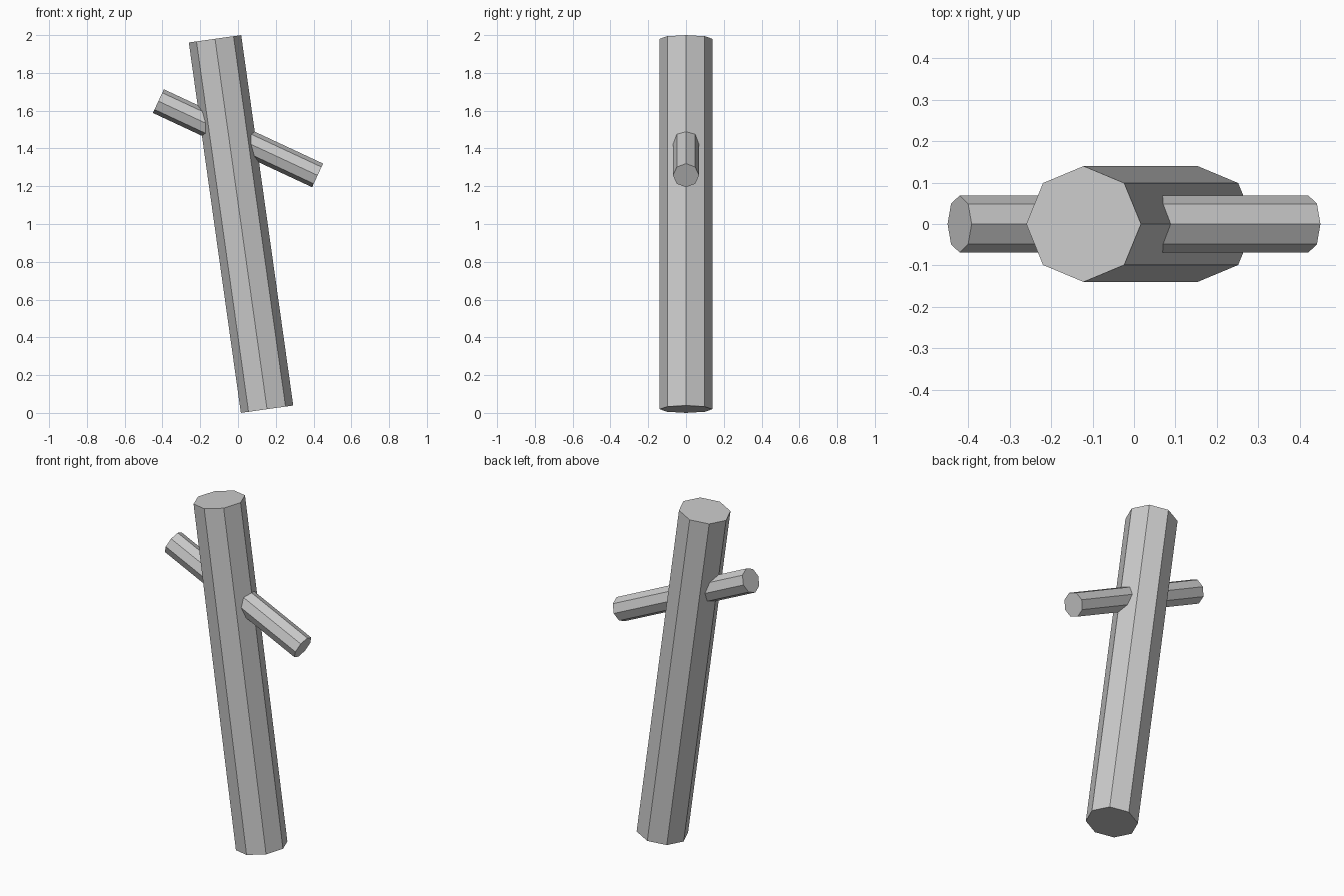
import bpy
from math import radians

if "Cube" in bpy.data.objects:
    bpy.data.objects.remove(bpy.data.objects["Cube"])


def log(name, radius, length, location, tilt):
    # Octagonal log, tilted in the front plane
    bpy.ops.mesh.primitive_cylinder_add(
        vertices=8, radius=radius, depth=length,
        location=location, rotation=(0, radians(tilt), 0))
    bpy.context.object.name = name


# Leaning main post
log("post", 0.14, 1.98, (0.016, 0, 1.0), -8)

# Thin crossbar running straight through the post
log("crossbar", 0.069, 0.93, (0, 0, 1.454), 115)
